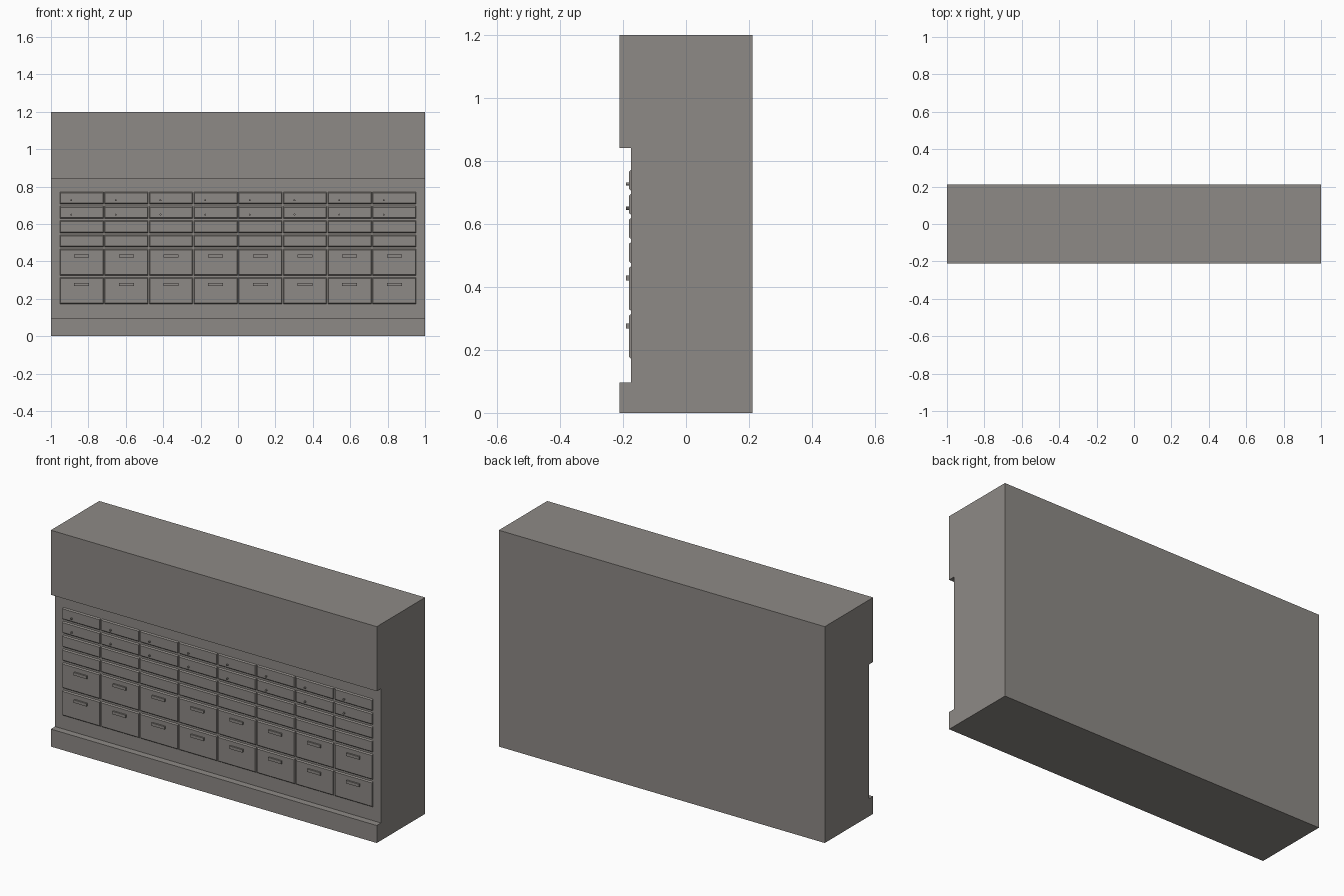
import bpy, bmesh, math
from mathutils import Matrix

if "Cube" in bpy.data.objects:
    bpy.data.objects.remove(bpy.data.objects["Cube"])

mat = bpy.data.materials.new("warm grey")
mat.diffuse_color = (0.27, 0.253, 0.236, 1)
mat.use_nodes = True
mat.node_tree.nodes["Principled BSDF"].inputs["Base Color"].default_value = mat.diffuse_color


def finish(bm, name):
    bmesh.ops.recalc_face_normals(bm, faces=bm.faces)
    me = bpy.data.meshes.new(name)
    bm.to_mesh(me)
    bm.free()
    me.materials.append(mat)
    ob = bpy.data.objects.new(name, me)
    bpy.context.collection.objects.link(ob)
    return ob


def add_block(bm, x0, x1, z0, z1, y_back, y_front, cx=0.0, cz=0.0):
    """Block facing -y whose front face shrinks by cx, cz (chamfered rim)."""
    back = [bm.verts.new(p) for p in ((x0, y_back, z0), (x1, y_back, z0),
                                      (x1, y_back, z1), (x0, y_back, z1))]
    front = [bm.verts.new(p) for p in (
        (x0 + cx, y_front, z0 + cz), (x1 - cx, y_front, z0 + cz),
        (x1 - cx, y_front, z1 - cz), (x0 + cx, y_front, z1 - cz))]
    bm.faces.new(front)
    bm.faces.new(back[::-1])
    for i in range(4):
        j = (i + 1) % 4
        bm.faces.new((back[i], back[j], front[j], front[i]))


# Cabinet body: side profile with recessed front, extruded across x
D, REC = 0.212, -0.175
profile = [(D, 0), (D, 1.2), (-D, 1.2), (-D, 0.842),
           (REC, 0.842), (REC, 0.097), (-D, 0.097), (-D, 0)]
bm = bmesh.new()
face = bm.faces.new([bm.verts.new((-1, y, z)) for y, z in profile])
ext = bmesh.ops.extrude_face_region(bm, geom=[face])
bmesh.ops.translate(bm, vec=(2, 0, 0),
                    verts=[g for g in ext["geom"] if isinstance(g, bmesh.types.BMVert)])
finish(bm, "cabinet_body")

# Drawer grid: 8 columns, 2 tall rows below 4 shallow rows
COLS, X0, PITCH = 8, -0.955, 1.91 / 8
heights = [0.152] * 2 + [0.0765] * 4
drawers, handles, knobs = bmesh.new(), bmesh.new(), bmesh.new()
z = 0.17
for row, h in enumerate(heights):
    for c in range(COLS):
        x = X0 + c * PITCH
        add_block(drawers, x + 0.002, x + PITCH - 0.002, z - 0.001, z + h - 0.005,
                  REC + 0.004, -0.1815, 0.004, 0.009)
        if row < 2:
            # Bar handle on tall drawers
            xc, zc = x + PITCH / 2, z + h / 2 + 0.03
            add_block(handles, xc - 0.04, xc + 0.04, zc - 0.008, zc + 0.008,
                      -0.178, -0.190)
        elif row > 3:
            # Small round knob on the two top rows
            m = (Matrix.Translation((x + 0.063, -0.184, z + h / 2 - 0.015))
                 @ Matrix.Rotation(math.pi / 2, 4, 'X'))
            bmesh.ops.create_cone(knobs, cap_ends=True, segments=12, radius1=0.005,
                                  radius2=0.005, depth=0.012, matrix=m)
    z += h
finish(drawers, "drawer_fronts")
finish(handles, "drawer_handles")
knob_ob = finish(knobs, "drawer_knobs")
bpy.context.view_layer.objects.active = knob_ob
knob_ob.select_set(True)
bpy.ops.object.shade_smooth_by_angle()
